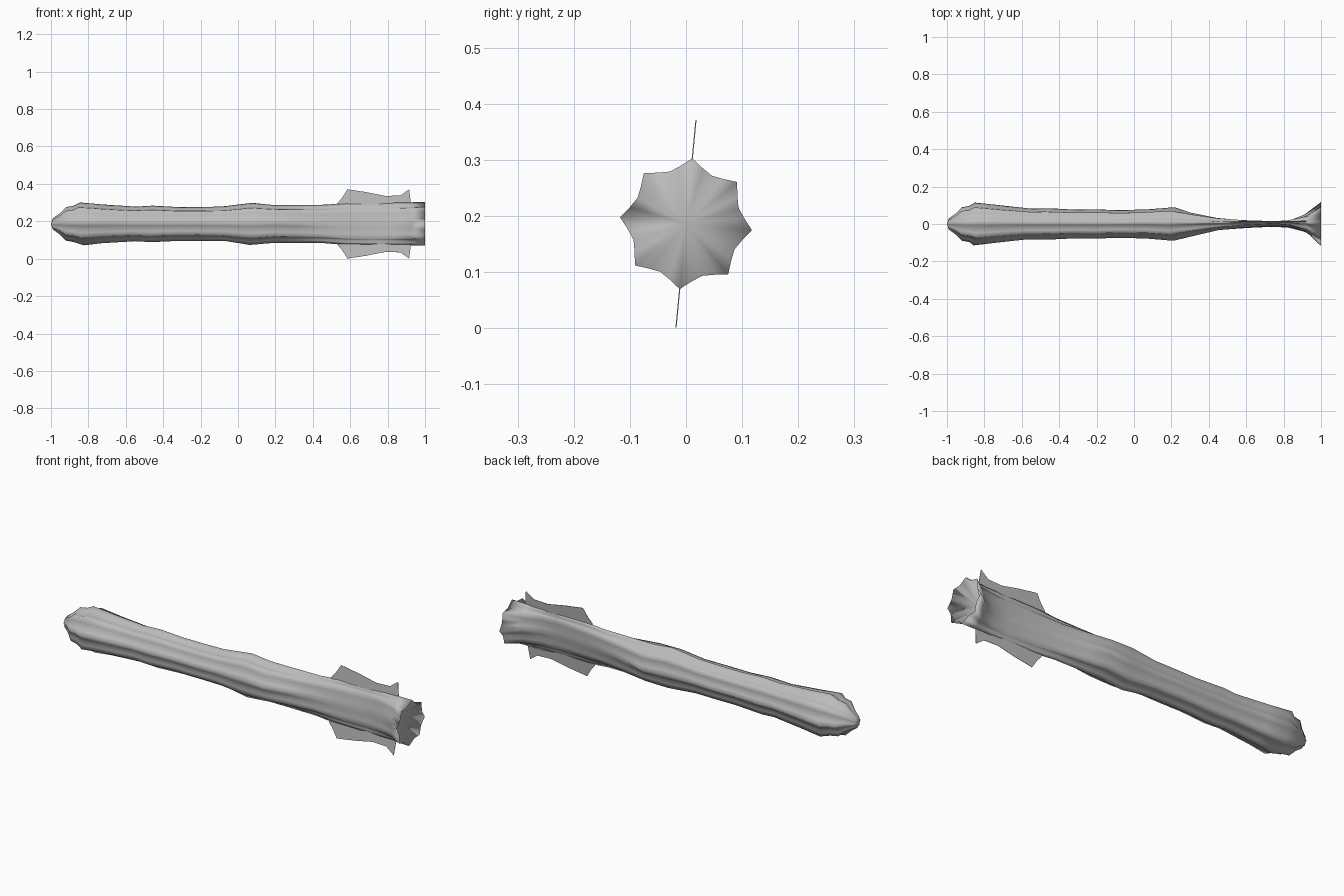
import bpy, bmesh, math, random

random.seed(4)
cube = bpy.data.objects.get("Cube")
if cube:
    bpy.data.objects.remove(cube, do_unlink=True)

AXIS_Z = 0.186                    # height of the centre line
TWIST = math.radians(-5.5)        # roll of the ridges about the long axis
RIDGES, STEPS = 8, 4              # ridges, and segments from ridge to ridge
VALLEY = 0.83                     # depth of the groove between two ridges

grey = bpy.data.materials.new("plain grey")
grey.use_nodes = True
colour = (0.5, 0.5, 0.5, 1)
grey.diffuse_color = colour
grey.node_tree.nodes["Principled BSDF"].inputs["Base Color"].default_value = colour


def place(x, side, up):
    """Roll a point about the long axis and lift it to the centre line."""
    c, s = math.cos(TWIST), math.sin(TWIST)
    return (x, side * c - up * s, AXIS_Z + side * s + up * c)


def finish(bm, name, smooth):
    bmesh.ops.recalc_face_normals(bm, faces=bm.faces)
    mesh = bpy.data.meshes.new(name)
    bm.to_mesh(mesh)
    bm.free()
    for poly in mesh.polygons:
        poly.use_smooth = smooth
    mesh.materials.append(grey)
    obj = bpy.data.objects.new(name, mesh)
    bpy.context.collection.objects.link(obj)
    return obj


# Body stations: position, half width, half height
stations = [
    (-0.99, 0.03, 0.03), (-0.955, 0.055, 0.055), (-0.92, 0.09, 0.09),
    (-0.88, 0.097, 0.097), (-0.84, 0.115, 0.115), (-0.72, 0.1, 0.104),
    (-0.56, 0.082, 0.093), (-0.46, 0.084, 0.098), (-0.33, 0.077, 0.091),
    (-0.2, 0.079, 0.091), (-0.08, 0.074, 0.093), (0.07, 0.078, 0.113),
    (0.2, 0.09, 0.102), (0.32, 0.06, 0.102), (0.45, 0.034, 0.103),
    (0.58, 0.02, 0.113), (0.75, 0.009, 0.115), (0.84, 0.017, 0.116),
    (0.92, 0.05, 0.116), (1.0, 0.118, 0.117),
]

# Ridged body: rings joined by quads, closed by a nose point and a sunken tail cup
bm = bmesh.new()
count = RIDGES * STEPS
rings = []
for i, (x, half_w, half_h) in enumerate(stations):
    ring = []
    for k in range(count):
        angle = math.tau * k / count
        t = abs((k % STEPS) / STEPS * 2 - 1)          # 1 on a ridge, 0 in a groove
        r = VALLEY + (1 - VALLEY) * t ** 1.7
        inner = 3 < i < len(stations) - 1
        shift = random.uniform(-0.02, 0.02) if inner and t == 1 else 0
        ring.append(bm.verts.new(place(x + shift, half_w * r * math.cos(angle),
                                       half_h * r * math.sin(angle))))
    rings.append(ring)
for a, b in zip(rings, rings[1:]):
    for k in range(count):
        n = (k + 1) % count
        bm.faces.new((a[k], a[n], b[n], b[k]))
for ring, x in ((rings[0], -1.0), (rings[-1], 0.9)):
    tip = bm.verts.new(place(x, 0, 0))
    for k in range(count):
        bm.faces.new((ring[k], ring[(k + 1) % count], tip))
finish(bm, "ridged_body", True)

# Thin tail fins: the same outline above and below the body
outline = [(0.53, 0.08), (0.535, 0.115), (0.56, 0.145), (0.585, 0.186),
           (0.69, 0.17), (0.79, 0.15), (0.87, 0.153), (0.915, 0.186),
           (0.923, 0.12), (0.92, 0.08)]
for name, sign in (("upper_fin", 1), ("lower_fin", -1)):
    bm = bmesh.new()
    bm.faces.new([bm.verts.new(place(x, 0, sign * r)) for x, r in outline])
    fin = finish(bm, name, False)
    plate = fin.modifiers.new("thickness", 'SOLIDIFY')
    plate.thickness = 0.002
    plate.offset = 0
